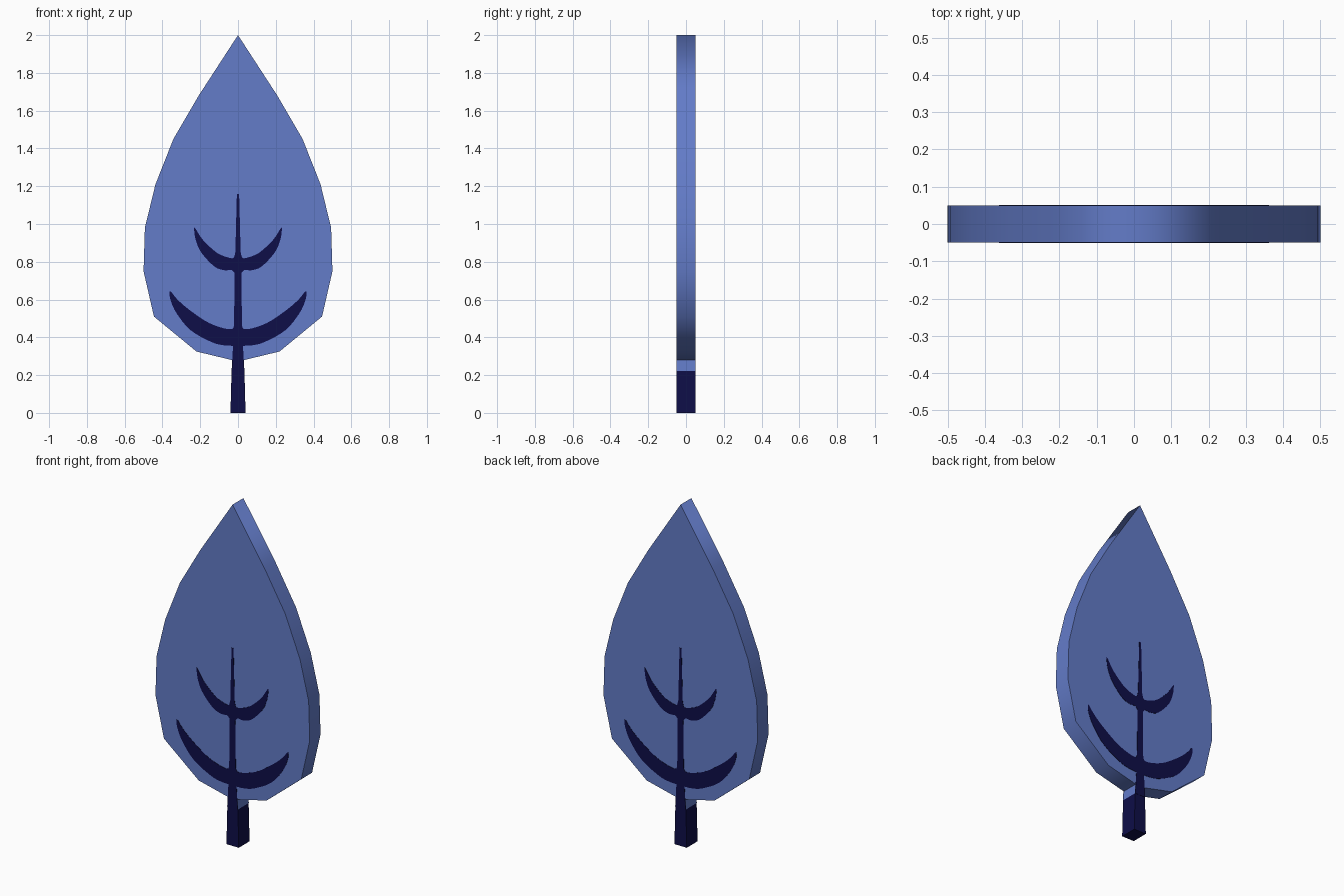
import bpy, bmesh, math
from mathutils import Vector

if "Cube" in bpy.data.objects:
    bpy.data.objects.remove(bpy.data.objects["Cube"])

HALF = 0.05  # half thickness of the tree


def material(name, color):
    m = bpy.data.materials.new(name)
    m.diffuse_color = (*color, 1)
    m.use_nodes = True
    m.node_tree.nodes["Principled BSDF"].inputs["Base Color"].default_value = m.diffuse_color
    return m


BLUE = material("leaf blue", (0.125, 0.2, 0.58))
NAVY = material("trunk navy", (0.0044, 0.0044, 0.065))


def prism(name, half_outline, y0, y1, mats, smooth=False):
    """Mirror a right-hand outline (bottom to top) across x = 0 and extrude it in y."""
    left = [(-x, z) for x, z in reversed(half_outline) if x > 1e-6]
    pts = half_outline + left
    bm = bmesh.new()
    front = [bm.verts.new((x, y0, z)) for x, z in pts]
    back = [bm.verts.new((x, y1, z)) for x, z in pts]
    caps = [bm.faces.new(front), bm.faces.new(back[::-1])]
    n = len(pts)
    for i in range(n):
        j = (i + 1) % n
        f = bm.faces.new((front[j], front[i], back[i], back[j]))
        f.smooth = smooth
    for cap in caps:
        for e in cap.edges:
            e.smooth = False  # crisp rim between cap and side wall
    bmesh.ops.recalc_face_normals(bm, faces=bm.faces)
    me = bpy.data.meshes.new(name)
    bm.to_mesh(me)
    bm.free()
    for m in mats:
        me.materials.append(m)
    ob = bpy.data.objects.new(name, me)
    bpy.context.collection.objects.link(ob)
    return ob


def curve(pts, steps=4):
    """Catmull-Rom curve through the points."""
    p = [Vector(q) for q in pts]
    p = [2 * p[0] - p[1]] + p + [2 * p[-1] - p[-2]]
    out = []
    for a, b, c, d in zip(p, p[1:], p[2:], p[3:]):
        for k in range(steps):
            t = k / steps
            v = 0.5 * (2 * b + (c - a) * t + (2 * a - 5 * b + 4 * c - d) * t ** 2
                       + (3 * b - a - 3 * c + d) * t ** 3)
            out.append((v.x, v.y))
    return out + [tuple(pts[-1])]


# Leaf-shaped crown
crown = [(0, 0.272), (0.22, 0.325), (0.445, 0.51), (0.5, 0.75), (0.493, 0.98),
         (0.437, 1.21), (0.342, 1.45), (0.208, 1.68), (0, 2.0)]
prism("crown", crown, -HALF, HALF, [BLUE], smooth=True)

# Trunk: navy, with blue side walls just under the crown
trunk = prism("trunk", [(0.04, 0), (0.034, 0.222), (0.029, 0.284)], -HALF, HALF, [NAVY, BLUE])
for f in trunk.data.polygons:
    if f.center.z > 0.222 and abs(f.normal.x) > 0.5:
        f.material_index = 1

# Branch pattern: one outline of stem and two curved branches, on both faces
low_under = [(0.025, 0.355), (0.075, 0.358), (0.14, 0.375), (0.25, 0.437), (0.325, 0.527),
             (0.358, 0.60), (0.362, 0.643)]
low_over = [(0.355, 0.643), (0.325, 0.605), (0.27, 0.555), (0.17, 0.485), (0.09, 0.452),
            (0.035, 0.443), (0.021, 0.46)]
high_under = [(0.018, 0.74), (0.035, 0.757), (0.07, 0.755), (0.125, 0.775), (0.195, 0.85),
              (0.225, 0.92), (0.234, 0.985)]
high_over = [(0.226, 0.977), (0.185, 0.915), (0.115, 0.85), (0.06, 0.825), (0.025, 0.82),
             (0.014, 0.85)]
pattern = [(0.034, 0.222), (0.027, 0.34)]
for part in (low_under, low_over, high_under, high_over):
    pattern += curve(part)
pattern += [(0.006, 1.16)]
prism("front_branches", pattern, -HALF - 0.0015, -HALF + 0.001, [NAVY])
prism("back_branches", pattern, HALF - 0.001, HALF + 0.0015, [NAVY])
